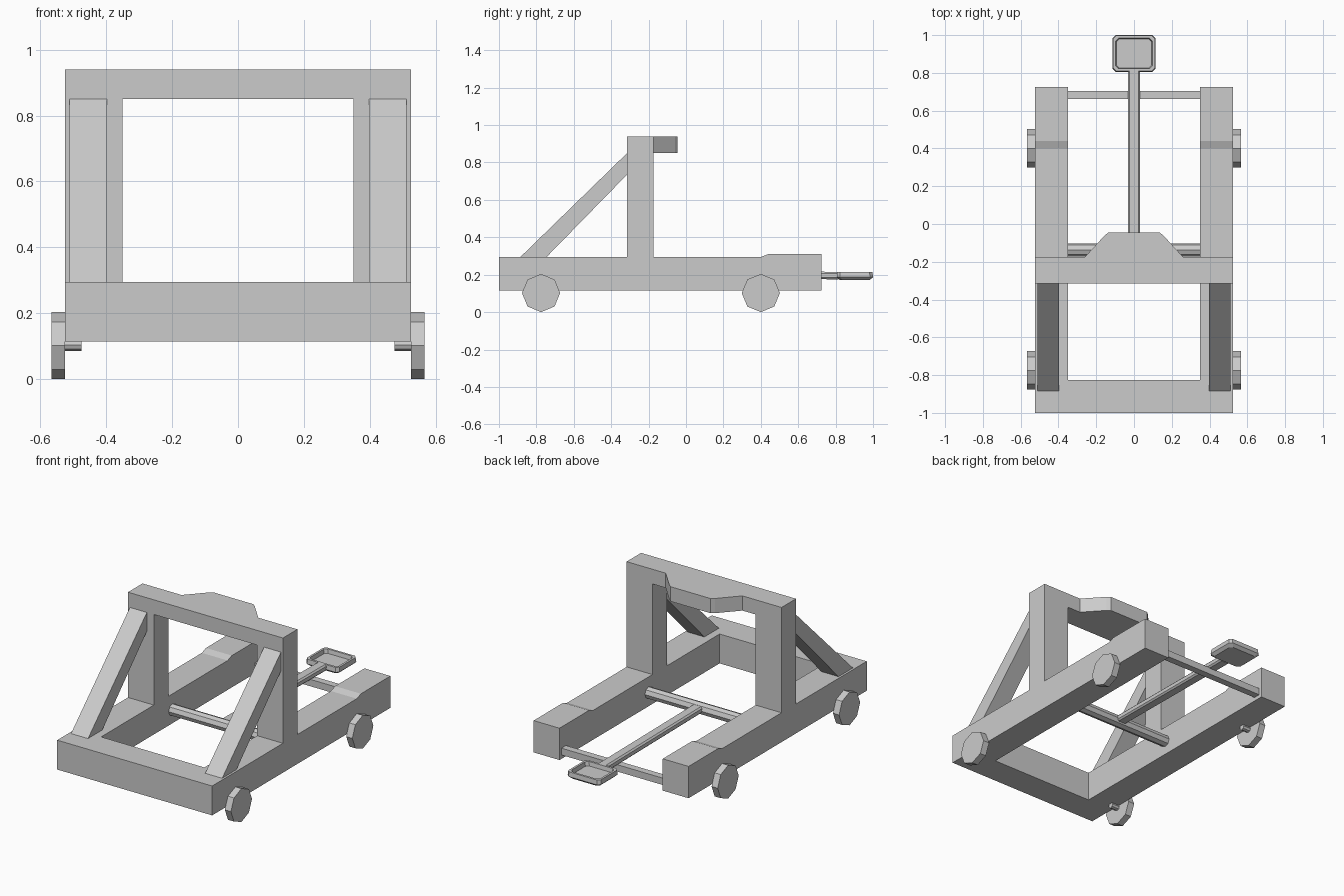
import bpy, bmesh
from math import sin, cos, pi

if "Cube" in bpy.data.objects:
    bpy.data.objects.remove(bpy.data.objects["Cube"])


def loft(name, loops, mirror=False):
    """Skin a row of equal-length point loops and cap both ends."""
    bm = bmesh.new()
    rows = [[bm.verts.new(p) for p in loop] for loop in loops]
    n = len(rows[0])
    for a, b in zip(rows, rows[1:]):
        for i in range(n):
            j = (i + 1) % n
            bm.faces.new((a[i], a[j], b[j], b[i]))
    bm.faces.new(rows[0][::-1])
    bm.faces.new(rows[-1])
    bmesh.ops.recalc_face_normals(bm, faces=bm.faces)
    me = bpy.data.meshes.new(name)
    bm.to_mesh(me)
    bm.free()
    ob = bpy.data.objects.new(name, me)
    bpy.context.collection.objects.link(ob)
    if mirror:
        ob.modifiers.new("Mirror", 'MIRROR')
    return ob


def prism(name, pts, axis, lo, hi, mirror=False):
    """Extrude a 2D profile along an axis from lo to hi."""
    def put(p, t):
        q = list(p)
        q.insert("xyz".index(axis), t)
        return q
    return loft(name, [[put(p, t) for p in pts] for t in (lo, hi)], mirror)


def rect(a0, a1, b0, b1, c=0.0):
    """Rectangle profile, with optional chamfered corners."""
    if not c:
        return [(a0, b0), (a1, b0), (a1, b1), (a0, b1)]
    return [(a0 + c, b0), (a1 - c, b0), (a1, b0 + c), (a1, b1 - c),
            (a1 - c, b1), (a0 + c, b1), (a0, b1 - c), (a0, b0 + c)]


def octagon(a, b, r):
    return [(a + r * sin(i * pi / 4), b + r * cos(i * pi / 4)) for i in range(8)]


# Base frame: rails with raised rear ends, joined by the front beam
rail = [(-1, 0.115), (0.725, 0.115), (0.725, 0.31), (0.44, 0.31),
        (0.40, 0.295), (-1, 0.295)]
prism("side_rail", rail, "x", 0.35, 0.525, mirror=True)
prism("front_beam", rect(-1, -0.825, 0.115, 0.295), "x", -0.35, 0.35)

# Upright gate with padded crossbeam
prism("upright_post", rect(0.35, 0.525, -0.315, -0.175), "z", 0.295, 0.85, mirror=True)
beam = [(-0.525, -0.315), (0.525, -0.315), (0.525, -0.175), (0.26, -0.175),
        (0.155, -0.06), (0.135, -0.045), (-0.135, -0.045), (-0.155, -0.06),
        (-0.26, -0.175), (-0.525, -0.175)]
prism("crossbeam", beam, "z", 0.85, 0.94)

# Diagonal braces
brace = [(-0.885, 0.295), (-0.745, 0.295), (-0.315, 0.735), (-0.315, 0.85)]
prism("diagonal_brace", brace, "x", 0.397, 0.512, mirror=True)

# Wheels on stub axles
for label, y in (("front", -0.775), ("rear", 0.4)):
    prism(label + "_wheel", octagon(y, 0.102, 0.102), "x", 0.525, 0.566, mirror=True)
    prism(label + "_stub_axle", octagon(y, 0.104, 0.018), "x", 0.475, 0.53, mirror=True)

# Arm pivot and rear rest bar
prism("pivot_rod", octagon(-0.137, 0.2, 0.035), "x", -0.352, 0.352)
prism("rest_bar", rect(0.662, 0.705, 0.138, 0.18), "x", -0.352, 0.352)

# Throwing arm, dropping slightly towards the cup
loft("throwing_arm", [
    [(x, y, z + dz) for x, z in rect(-0.033, 0.033, -0.02, 0.02, 0.009)]
    for y, dz in ((-0.137, 0.204), (0.815, 0.195))])

# Shallow cup with a tapered underside and thin rim
cup = []
for inset, z in ((0.018, 0.171), (0.0, 0.187), (0.003, 0.215), (0.016, 0.215), (0.02, 0.19)):
    outline = rect(-0.113 + inset, 0.113 - inset, 0.806 + inset, 1.0 - inset, 0.016)
    cup.append([(x, y, z) for x, y in outline])
loft("cup", cup)
